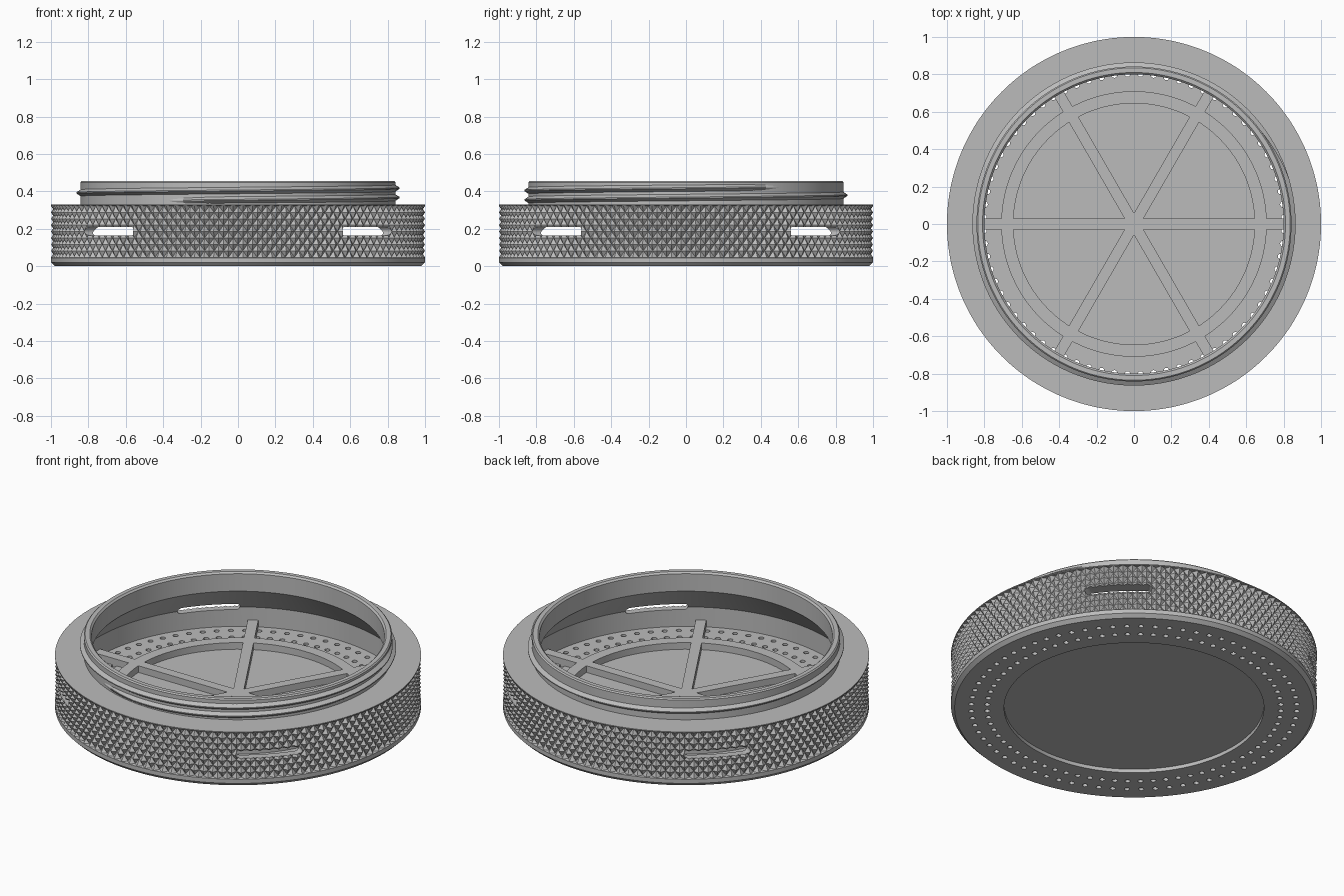
import bpy, bmesh
from math import sin, cos, pi, radians, sqrt
from mathutils import Matrix

cube = bpy.data.objects.get("Cube")
if cube:
    bpy.data.objects.remove(cube, do_unlink=True)

grey = bpy.data.materials.new("plain grey")
grey.use_nodes = True
grey.diffuse_color = (0.5, 0.5, 0.5, 1)
grey.node_tree.nodes["Principled BSDF"].inputs["Base Color"].default_value = (0.5, 0.5, 0.5, 1)


def make_object(name, bm):
    bmesh.ops.remove_doubles(bm, verts=bm.verts, dist=1e-5)
    bmesh.ops.recalc_face_normals(bm, faces=bm.faces)
    mesh = bpy.data.meshes.new(name)
    bm.to_mesh(mesh)
    bm.free()
    mesh.materials.append(grey)
    obj = bpy.data.objects.new(name, mesh)
    bpy.context.collection.objects.link(obj)
    return obj


def polar(r, a, z):
    return (r * cos(a), r * sin(a), z)


def loft(name, sections, closed=False, diamond=False):
    """Skin a list of closed cross-sections; diamond alternates the quad diagonals."""
    bm = bmesh.new()
    rings = [[bm.verts.new(p) for p in s] for s in sections]
    n, m = len(rings), len(rings[0])
    for i in range(n if closed else n - 1):
        for j in range(m):
            k, l = (i + 1) % n, (j + 1) % m
            a, b, c, d = rings[i][j], rings[k][j], rings[k][l], rings[i][l]
            if not diamond:
                bm.faces.new((a, b, c, d))
            elif (i + j) % 2 == 0:
                bm.faces.new((a, b, c))
                bm.faces.new((a, c, d))
            else:
                bm.faces.new((a, b, d))
                bm.faces.new((b, c, d))
    if not closed:
        bm.faces.new(rings[0])
        bm.faces.new(rings[-1])
    return make_object(name, bm)


def boolean(obj, other, operation):
    mod = obj.modifiers.new("cut", 'BOOLEAN')
    mod.operation = operation
    mod.solver = 'EXACT'
    mod.object = other
    bpy.context.view_layer.objects.active = obj
    bpy.ops.object.modifier_apply(modifier=mod.name)
    bpy.data.objects.remove(other, do_unlink=True)


# Knurled body: one turned profile, with alternating peaks and valleys on the grip
SEGMENTS, ROWS = 240, 9
GRIP_LOW, GRIP_HIGH, VALLEY = 0.048, 0.322, 0.978
lower = [(0, 0.022), (0.71, 0.022), (0.71, 0), (0.98, 0), (1, 0.02), (1, 0.045)]
upper = [(1, 0.324), (1, 0.33), (0.842, 0.33), (0.842, 0.448), (0.835, 0.455),
         (0.81, 0.455), (0.80, 0.445), (0.80, 0.34), (0.94, 0.18), (0.94, 0.062), (0, 0.062)]


def body_section(i):
    a = 2 * pi * i / SEGMENTS
    grip = []
    for row in range(ROWS):
        z = GRIP_LOW + (GRIP_HIGH - GRIP_LOW) * row / (ROWS - 1)
        peak = (i + len(lower) + row) % 2
        grip.append((1 if peak else VALLEY, z))
    return [polar(r, a, z) for r, z in lower + grip + upper]


body = loft("knurled_body", [body_section(i) for i in range(SEGMENTS)], True, True)

# Two rings of drain holes through the floor
bm = bmesh.new()
for radius in (0.803, 0.89):
    for i in range(72):
        spot = polar(radius, radians(5 * i + 2.5), 0.03)
        bmesh.ops.create_cone(bm, cap_ends=True, segments=12, radius1=0.015, radius2=0.015,
                              depth=0.14, matrix=Matrix.Translation(spot))
boolean(body, make_object("hole_cutter", bm), 'DIFFERENCE')

# Four round-ended slots through the side wall
HALF_LENGTH, HALF_HEIGHT, SLOT_Z = 0.187, 0.023, 0.187


def slot_section(x, middle):
    past = max(0, abs(x) - (HALF_LENGTH - HALF_HEIGHT)) / HALF_HEIGHT
    h = HALF_HEIGHT * max(0.15, sqrt(max(0, 1 - past * past)))
    a = middle + x
    return [polar(0.87, a, SLOT_Z - h), polar(1.05, a, SLOT_Z - h),
            polar(1.05, a, SLOT_Z + h), polar(0.87, a, SLOT_Z + h)]


for quarter in range(4):
    middle = radians(45 + 90 * quarter)
    steps = [HALF_LENGTH * sin(pi / 2 * (t / 14)) for t in range(-14, 15)]
    cutter = loft("slot_cutter", [slot_section(x, middle) for x in steps])
    boolean(body, cutter, 'DIFFERENCE')

# Screw thread around the neck, fading out at both ends
START, END, PITCH = -120, 400, 0.05


def thread_section(deg):
    fade = min(1, (deg - START) / 25 + 0.05, (END - deg) / 25 + 0.05)
    z = 0.367 + PITCH * deg / 360
    tip = 0.836 + 0.028 * fade
    a = radians(deg)
    return [polar(0.835, a, z - 0.022), polar(tip, a, z - 0.003),
            polar(tip, a, z + 0.003), polar(0.835, a, z + 0.022)]


thread = loft("neck_thread", [thread_section(d) for d in range(START, END + 1, 2)])

# Raised floor grid: a ring joined to three crossing bars
LOW, TOP = 0.05, 0.102
ribs = loft("floor_ribs", [[polar(r, 2 * pi * i / 120, z) for r, z in
                            ((0.645, LOW), (0.71, LOW), (0.71, TOP), (0.645, TOP))]
                           for i in range(120)], True)
for i in range(3):
    bm = bmesh.new()
    bmesh.ops.create_cube(bm, size=1, matrix=Matrix.Rotation(i * pi / 3, 4, 'Z')
                          @ Matrix.Translation((0, 0, (LOW + TOP) / 2))
                          @ Matrix.Diagonal((1.89, 0.058, TOP - LOW, 1)))
    boolean(ribs, make_object("rib_bar", bm), 'UNION')

# Smooth the round walls and keep the edges crisp
bpy.ops.object.select_all(action='DESELECT')
for obj in (body, thread, ribs):
    obj.select_set(True)
bpy.context.view_layer.objects.active = body
bpy.ops.object.shade_smooth_by_angle(angle=radians(20))
